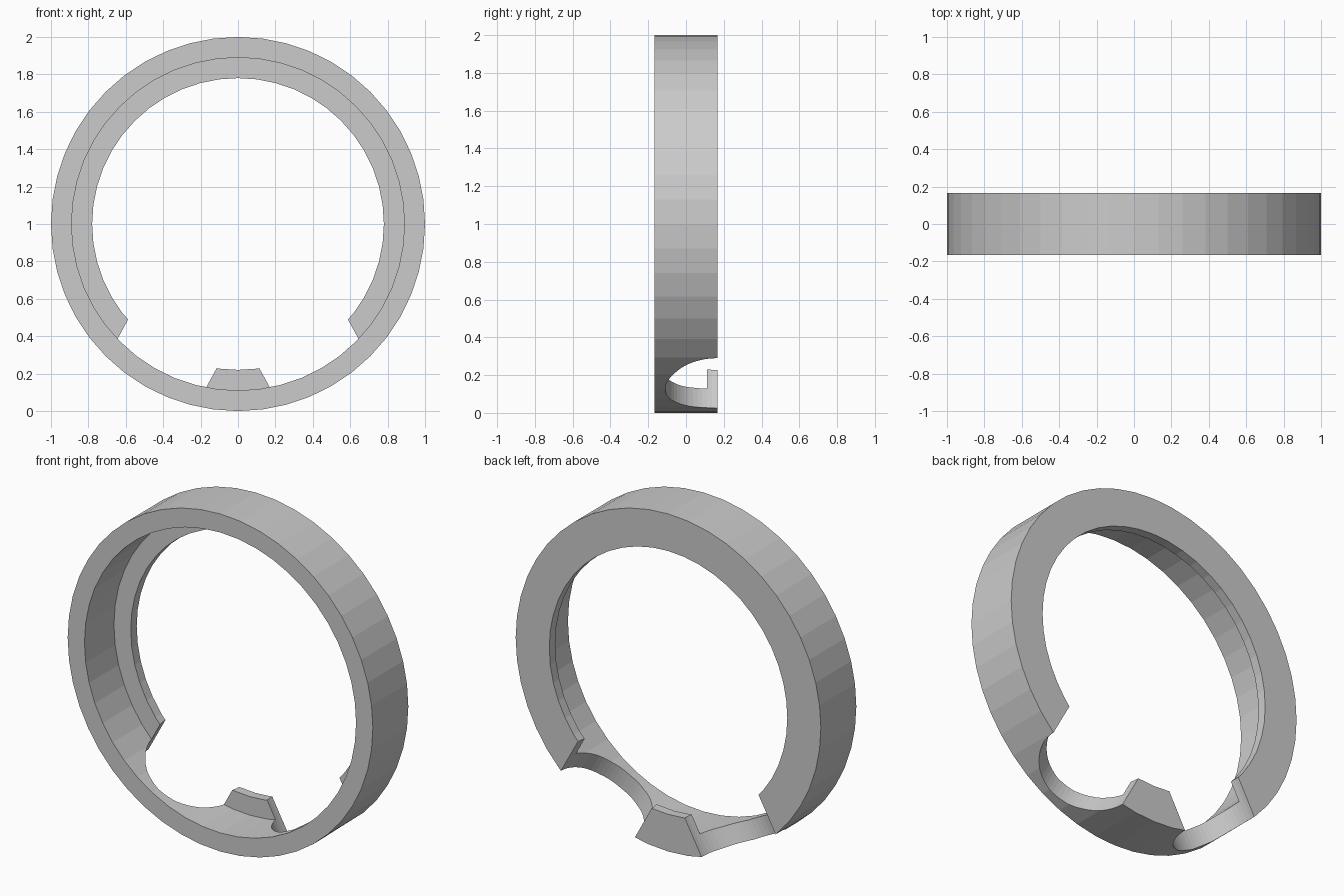
import bpy
import bmesh
from math import radians, sin, cos, tau
from mathutils import Matrix, Vector

cube = bpy.data.objects.get("Cube")
if cube:
    bpy.data.objects.remove(cube)

SEGMENTS = 48
HALF_DEPTH = 0.166
OUTER, INNER, LIP = 1.0, 0.89, 0.78
LIP_FRONT = 0.11
NOTCH_RADIUS, NOTCH_ANGLE = 0.276, 28.7
CENTRE = Vector((0, 0, 1))

grey = bpy.data.materials.new("plain grey")
grey.use_nodes = True
grey.diffuse_color = (0.6, 0.6, 0.6, 1)
grey.node_tree.nodes["Principled BSDF"].inputs["Base Color"].default_value = (0.6, 0.6, 0.6, 1)


def add_object(name, bm):
    bmesh.ops.recalc_face_normals(bm, faces=bm.faces)
    mesh = bpy.data.meshes.new(name)
    bm.to_mesh(mesh)
    bm.free()
    mesh.materials.append(grey)
    obj = bpy.data.objects.new(name, mesh)
    bpy.context.collection.objects.link(obj)
    return obj


# Ring with an inward lip at the back: an L-shaped section swept round y
section = [(OUTER, -HALF_DEPTH), (OUTER, HALF_DEPTH), (LIP, HALF_DEPTH),
           (LIP, LIP_FRONT), (INNER, LIP_FRONT), (INNER, -HALF_DEPTH)]
bm = bmesh.new()
loops = []
for i in range(SEGMENTS):
    a = tau * i / SEGMENTS
    loops.append([bm.verts.new((r * sin(a), y, 1 + r * cos(a))) for r, y in section])
for i, loop in enumerate(loops):
    following = loops[(i + 1) % SEGMENTS]
    for j in range(len(section)):
        k = (j + 1) % len(section)
        bm.faces.new((loop[j], loop[k], following[k], following[j]))
ring = add_object("lipped_ring", bm)

# Two round notches cut radially through the lower back edge
for side, name in ((1, "left"), (-1, "right")):
    angle = radians(NOTCH_ANGLE) * side
    place = CENTRE + Vector((sin(angle), 0, -cos(angle))) * 0.9
    place.y = HALF_DEPTH
    bm = bmesh.new()
    bmesh.ops.create_cone(bm, cap_ends=True, segments=64, radius1=NOTCH_RADIUS,
                          radius2=NOTCH_RADIUS, depth=0.8,
                          matrix=Matrix.Translation(place) @ Matrix.Rotation(-angle, 4, "Y"))
    cutter = add_object(name + "_notch_cutter", bm)
    cutter.hide_render = True
    cutter.hide_set(True)
    cut = ring.modifiers.new(name + " notch", "BOOLEAN")
    cut.operation = "DIFFERENCE"
    cut.solver = "EXACT"
    cut.object = cutter
